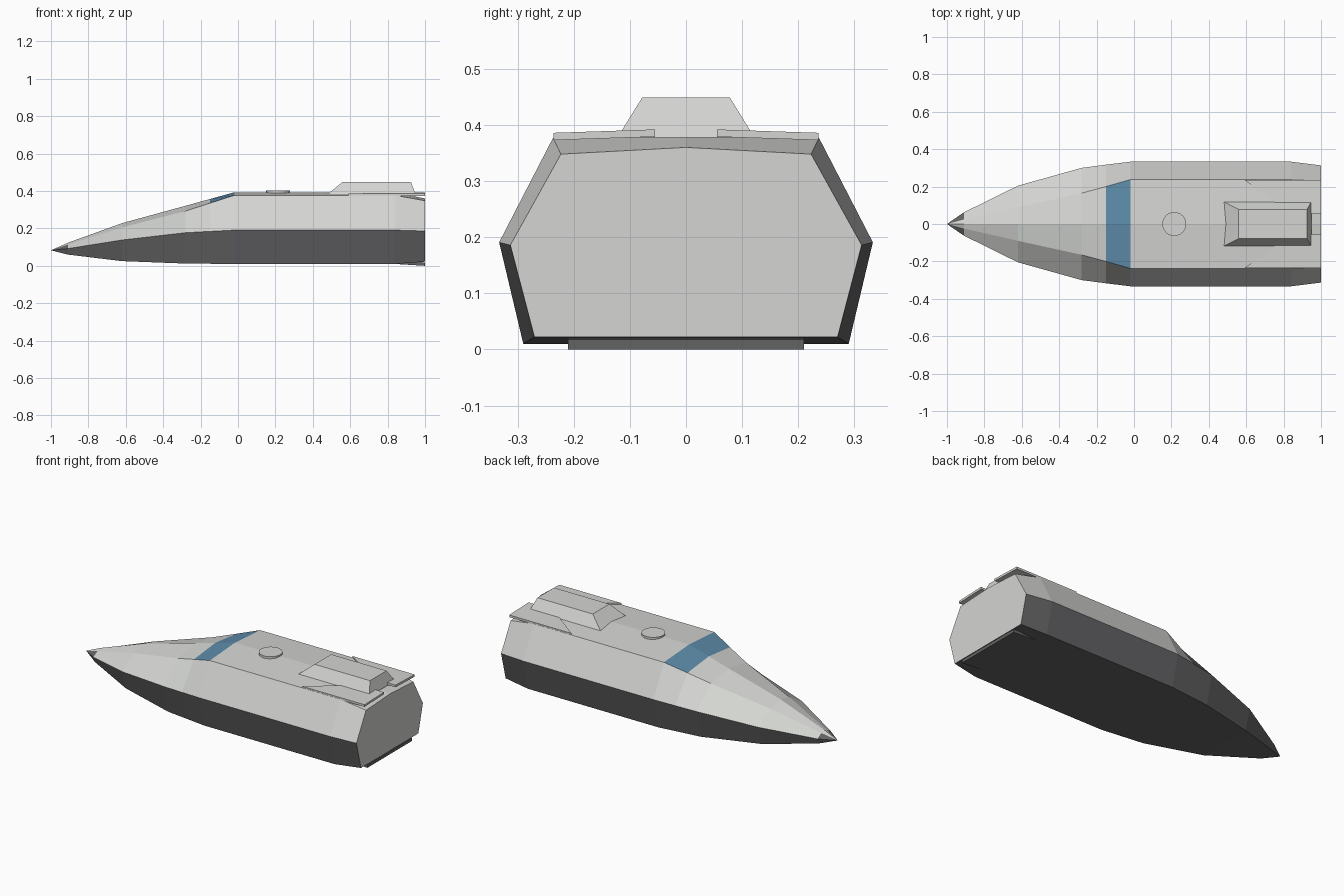
import bpy, bmesh

if "Cube" in bpy.data.objects:
    bpy.data.objects.remove(bpy.data.objects["Cube"], do_unlink=True)


def material(name, color):
    m = bpy.data.materials.new(name)
    m.use_nodes = True
    m.diffuse_color = (*color, 1)
    m.node_tree.nodes["Principled BSDF"].inputs["Base Color"].default_value = (*color, 1)
    return m


LIGHT = material("light grey plating", (0.66, 0.67, 0.645))
DARK = material("dark grey plating", (0.125, 0.125, 0.13))
GLASS = material("blue window", (0.11, 0.26, 0.40))


def finish(bm, name, *mats):
    bmesh.ops.recalc_face_normals(bm, faces=bm.faces)
    mesh = bpy.data.meshes.new(name)
    bm.to_mesh(mesh)
    bm.free()
    for m in mats:
        mesh.materials.append(m)
    ob = bpy.data.objects.new(name, mesh)
    bpy.context.collection.objects.link(ob)
    return ob


def solid(name, lower, upper, mat):
    """Closed solid between two matching outlines."""
    bm = bmesh.new()
    a = [bm.verts.new(p) for p in lower]
    b = [bm.verts.new(p) for p in upper]
    bm.faces.new(a)
    bm.faces.new(b)
    n = len(a)
    for i in range(n):
        j = (i + 1) % n
        bm.faces.new((a[i], a[j], b[j], b[i]))
    return finish(bm, name, mat)


# Hull stations: x, bottom (y, z), belt (y, z), deck edge (y, z), ridge z
STATIONS = [
    (-0.91, 0.05, 0.06, 0.062, 0.092, 0.024, 0.113, 0.123),
    (-0.62, 0.17, 0.025, 0.205, 0.138, 0.09, 0.205, 0.228),
    (-0.28, 0.26, 0.012, 0.30, 0.177, 0.165, 0.293, 0.321),
    (-0.15, 0.275, 0.011, 0.317, 0.184, 0.20, 0.335, 0.357),
    (-0.02, 0.29, 0.01, 0.333, 0.191, 0.237, 0.377, 0.393),
    (0.84, 0.29, 0.01, 0.333, 0.191, 0.237, 0.377, 0.393),
    (1.0, 0.27, 0.022, 0.313, 0.186, 0.223, 0.348, 0.36),
]

# Hull: faceted loft, colour chosen by strip and station
bm = bmesh.new()
rings = []
for x, by, bz, wy, wz, ty, tz, rz in STATIONS:
    ring = [(by, bz), (wy, wz), (ty, tz), (0, rz), (-ty, tz), (-wy, wz), (-by, bz)]
    rings.append([bm.verts.new((x, y, z)) for y, z in ring])
tip = bm.verts.new((-1, 0, 0.083))
SIDE_DARK = (0, 5, 6)
DECK = (2, 3)
for k in range(7):
    j = (k + 1) % 7
    f = bm.faces.new((tip, rings[0][k], rings[0][j]))
    f.material_index = 0 if k in DECK else 1
    for s in range(len(rings) - 1):
        f = bm.faces.new((rings[s][k], rings[s][j], rings[s + 1][j], rings[s + 1][k]))
        if k in SIDE_DARK:
            f.material_index = 1
        elif k in DECK and s == 3:
            f.material_index = 2
bm.faces.new(rings[-1])
finish(bm, "hull", LIGHT, DARK, GLASS)


# Raised deckhouse with sloped walls
def rectangle(x0, x1, y, z):
    return [(x0, -y, z), (x1, -y, z), (x1, y, z), (x0, y, z)]


solid("deckhouse", rectangle(0.473, 0.95, 0.122, 0.378),
      rectangle(0.56, 0.925, 0.078, 0.449), LIGHT)

# Upper rear flaps, mirrored
for side, label in ((1, "left"), (-1, "right")):
    outline = [(0.59, 0.236), (0.835, 0.055), (1.0, 0.055), (1.0, 0.236)]

    def layer(outer, inner):
        return [(x, side * y, outer if y > 0.1 else inner) for x, y in outline]

    solid(label + "_rear_flap", layer(0.373, 0.379), layer(0.386, 0.392), LIGHT)

# Lower rear flap, tilted down toward the stern
solid("lower_rear_flap",
      [(0.84, -0.21, 0.01), (1, -0.21, 0), (1, 0.21, 0), (0.84, 0.21, 0.01)],
      [(0.84, -0.21, 0.028), (1, -0.21, 0.018), (1, 0.21, 0.018), (0.84, 0.21, 0.028)], DARK)

# Round deck hatch
bpy.ops.mesh.primitive_cylinder_add(vertices=32, radius=0.064, depth=0.022,
                                    location=(0.215, 0, 0.391))
hatch = bpy.context.object
hatch.name = "deck_hatch"
hatch.data.materials.append(LIGHT)
bpy.ops.object.shade_smooth_by_angle()
